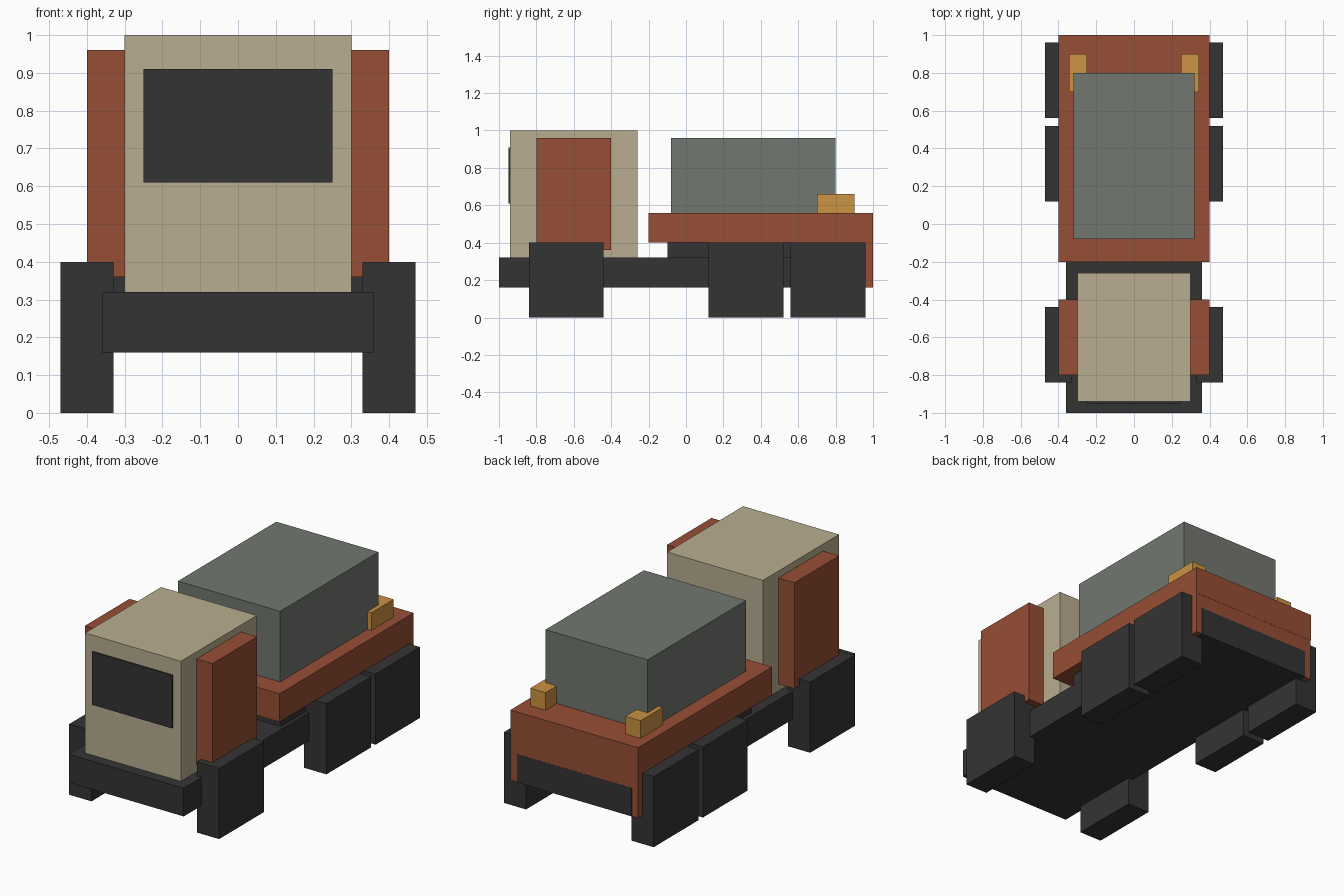
import bpy

if "Cube" in bpy.data.objects:
    bpy.data.objects.remove(bpy.data.objects["Cube"])


def material(name, rgb):
    """Flat colour from 0-255 display values, stored as linear."""
    lin = [((c / 255 + 0.055) / 1.055) ** 2.4 for c in rgb]
    m = bpy.data.materials.new(name)
    m.diffuse_color = (*lin, 1)
    m.use_nodes = True
    m.node_tree.nodes["Principled BSDF"].inputs["Base Color"].default_value = m.diffuse_color
    return m


rust = material("rust_red", (150, 78, 53))
cream = material("cream", (186, 174, 145))
grey = material("grey_green", (114, 119, 112))
black = material("charcoal", (52, 52, 52))
amber = material("amber", (203, 147, 66))


def box(name, x, y, z, mat):
    """Box given by its (min, max) range on each axis."""
    bpy.ops.mesh.primitive_cube_add(size=1, location=[sum(r) / 2 for r in (x, y, z)])
    ob = bpy.context.object
    ob.name = name
    ob.scale = [r[1] - r[0] for r in (x, y, z)]
    bpy.ops.object.transform_apply(location=False, rotation=False, scale=True)
    ob.data.materials.append(mat)
    return ob


# Chassis, a hair proud of the tailboard so the dark frame end shows
box("chassis", (-0.36, 0.36), (-1, 1.0), (0.16, 0.32), black)
box("subframe", (-0.34, 0.34), (-0.1, 0.95), (0.32, 0.40), black)

# Cab and windscreen plate
box("cab", (-0.3, 0.3), (-0.94, -0.26), (0.32, 1.0), cream)
box("windscreen", (-0.25, 0.25), (-0.949, -0.94), (0.61, 0.91), black)

# Load bed, tailboard and cargo
box("bed", (-0.4, 0.4), (-0.2, 1.0), (0.40, 0.56), rust)
box("tailboard", (-0.4, 0.4), (0.8, 0.999), (0.161, 0.40), rust)
box("cargo", (-0.32, 0.32), (-0.08, 0.8), (0.56, 0.96), grey)

# Paired parts on each side
for side, s in (("left", -1), ("right", 1)):
    def span(a, b):
        return tuple(sorted((s * a, s * b)))

    box(f"cab_side_panel_{side}", span(0.3, 0.4), (-0.8, -0.4), (0.36, 0.96), rust)
    box(f"rear_lamp_{side}", span(0.25, 0.345), (0.7, 0.9), (0.56, 0.66), amber)
    for i, y in enumerate((-0.84, 0.12, 0.56)):
        box(f"wheel_{side}_{i + 1}", span(0.33, 0.47), (y, y + 0.4), (0, 0.4), black)
